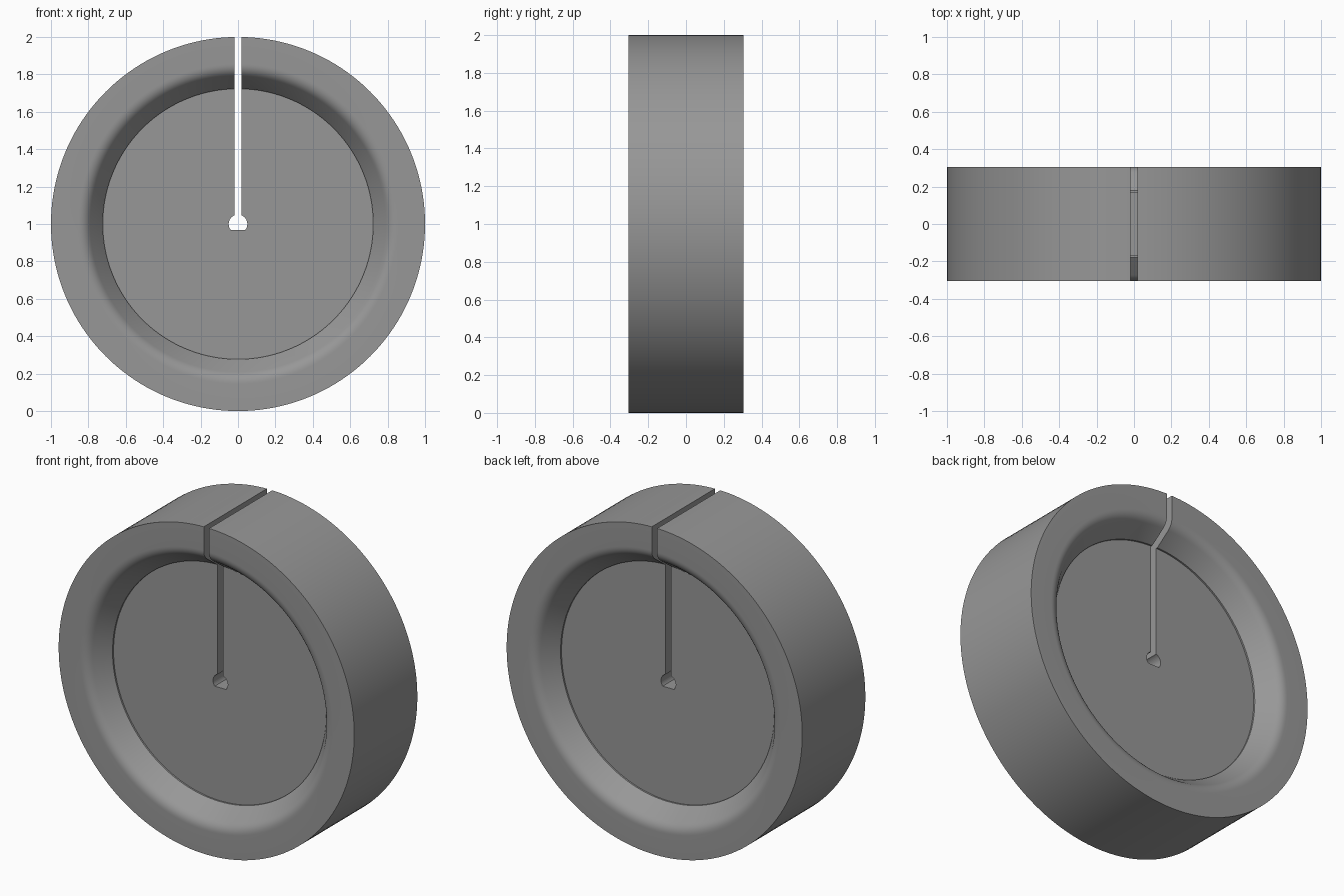
import bpy, bmesh, math
from mathutils import Vector

if "Cube" in bpy.data.objects:
    bpy.data.objects.remove(bpy.data.objects["Cube"])

SEG = 160
grey = bpy.data.materials.new("plain grey")
grey.diffuse_color = (0.31, 0.31, 0.31, 1)
grey.use_nodes = True
grey.node_tree.nodes["Principled BSDF"].inputs["Base Color"].default_value = grey.diffuse_color


def make_object(name, bm):
    bmesh.ops.recalc_face_normals(bm, faces=bm.faces)
    mesh = bpy.data.meshes.new(name)
    bm.to_mesh(mesh)
    bm.free()
    mesh.materials.append(grey)
    obj = bpy.data.objects.new(name, mesh)
    bpy.context.collection.objects.link(obj)
    return obj


# Half profile (radius, depth): web, small step, sloped wall, rounded lip, rim
a, b, c = Vector((0.791, 0.273)), Vector((0.815, 0.305)), Vector((0.855, 0.305))
lip = [(1 - t) ** 2 * a + 2 * t * (1 - t) * b + t * t * c for t in [i / 8 for i in range(9)]]
half = [(0, 0.17), (0.723, 0.17), (0.723, 0.18)] + [tuple(p) for p in lip] + [(1, 0.305)]
profile = half + [(r, -y) for r, y in reversed(half)]

# Wheel body, turned around the y axis
bm = bmesh.new()
verts = [bm.verts.new((r, y, 1)) for r, y in profile]
edges = [bm.edges.new(pair) for pair in zip(verts, verts[1:])]
bmesh.ops.spin(bm, geom=verts + edges, cent=(0, 0, 1), axis=(0, 1, 0),
               angle=math.tau, steps=SEG)
bmesh.ops.remove_doubles(bm, verts=bm.verts, dist=1e-4)
wheel = make_object("slotted_wheel", bm)

# Keyhole cutter: round bore with flat bottom, joined to a narrow slot
R, W, FLAT = 0.05, 0.018, -0.032
start = math.acos(W / R)
end = math.asin(FLAT / R)
arc = [start + (end - start) * i / 12 for i in range(13)]
right = [(W, 1.1)] + [(R * math.cos(t), R * math.sin(t)) for t in arc]
outline = right + [(-x, z) for x, z in reversed(right)]
bm = bmesh.new()
face = bm.faces.new([bm.verts.new((x, -0.5, z + 1)) for x, z in outline])
out = bmesh.ops.extrude_face_region(bm, geom=[face])
bmesh.ops.translate(bm, vec=(0, 1, 0),
                    verts=[g for g in out["geom"] if isinstance(g, bmesh.types.BMVert)])
cutter = make_object("keyhole_cutter", bm)
cutter.hide_render = True
cutter.hide_set(True)

# Cut the slot and apply
cut = wheel.modifiers.new("keyhole", "BOOLEAN")
cut.operation = "DIFFERENCE"
cut.solver = "EXACT"
cut.object = cutter
bpy.context.view_layer.objects.active = wheel
wheel.select_set(True)
bpy.ops.object.modifier_apply(modifier=cut.name)
bpy.data.objects.remove(cutter)
bpy.ops.object.shade_smooth_by_angle(angle=math.radians(30))
